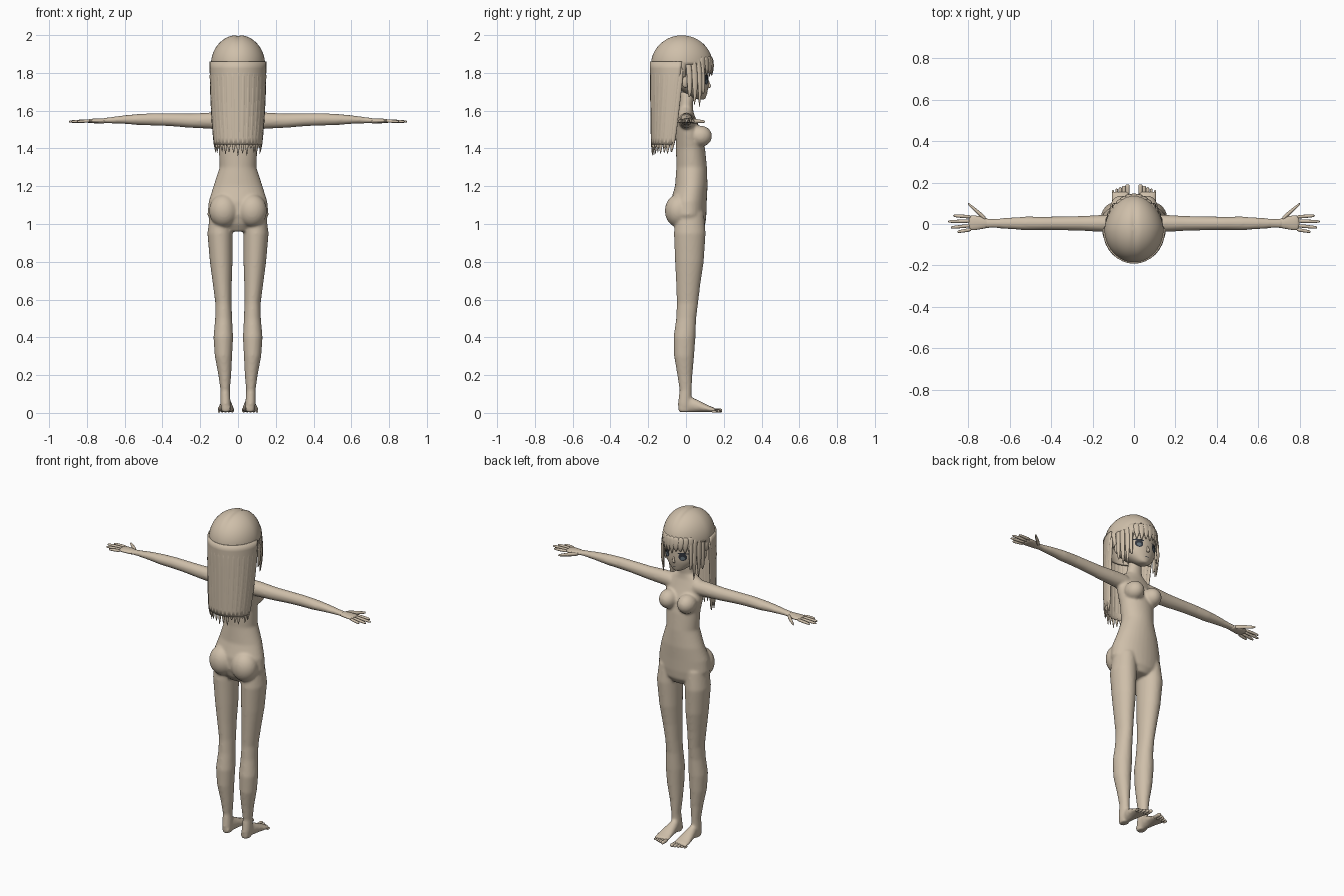
import bpy, bmesh, math, random
from mathutils import Vector, Matrix

random.seed(4)
if "Cube" in bpy.data.objects:
    bpy.data.objects.remove(bpy.data.objects["Cube"])


def material(name, rgb):
    m = bpy.data.materials.new(name)
    m.use_nodes = True
    col = (*rgb, 1)
    m.diffuse_color = col
    m.node_tree.nodes["Principled BSDF"].inputs["Base Color"].default_value = col
    return m


BEIGE = material("warm beige", (0.62, 0.52, 0.40))
DARK = material("eye dark", (0.03, 0.035, 0.045))
IRIS = material("iris grey blue", (0.13, 0.17, 0.20))
X, Y, Z = Vector((1, 0, 0)), Vector((0, 1, 0)), Vector((0, 0, 1))


def finish(name, bm, mat=BEIGE, subsurf=0):
    """Turn a bmesh into a smooth shaded object."""
    bmesh.ops.recalc_face_normals(bm, faces=bm.faces)
    me = bpy.data.meshes.new(name)
    bm.to_mesh(me)
    bm.free()
    me.materials.append(mat)
    for p in me.polygons:
        p.use_smooth = True
    ob = bpy.data.objects.new(name, me)
    bpy.context.collection.objects.link(ob)
    if subsurf:
        ob.modifiers.new("Subdivide", 'SUBSURF').levels = subsurf
        ob.modifiers["Subdivide"].render_levels = subsurf
    return ob


def loft(bm, sections, u=X, v=Y, n=16):
    """Closed tube through (centre, radius along u, radius along v)."""
    rings = []
    for c, ru, rv in sections:
        rings.append([bm.verts.new(Vector(c) + u * ru * math.cos(a) + v * rv * math.sin(a))
                      for a in (math.tau * i / n for i in range(n))])
    for r, s in zip(rings, rings[1:]):
        for i in range(n):
            j = (i + 1) % n
            bm.faces.new((r[i], r[j], s[j], s[i]))
    bm.faces.new(rings[0])
    bm.faces.new(rings[-1])


def blob(bm, centre, radii, rot=Matrix()):
    m = Matrix.Translation(centre) @ rot @ Matrix.Diagonal((*radii, 1))
    return bmesh.ops.create_uvsphere(bm, u_segments=24, v_segments=16, radius=1, matrix=m)["verts"]


# Body: overlapping volumes fused into one skin
bm = bmesh.new()
torso = [(0.96, .02, .07, .06), (1.0, .018, .14, .085), (1.05, .012, .162, .096),
         (1.12, .014, .155, .096), (1.2, .028, .13, .086), (1.3, .030, .097, .081),
         (1.4, .024, .102, .077), (1.48, .014, .118, .070), (1.55, 0, .125, .055),
         (1.59, -.003, .095, .043), (1.62, 0, .05, .036), (1.70, .008, .036, .036)]
loft(bm, [((0, y, z), a, b) for z, y, a, b in torso], n=32)
leg = [(1.06, .088, .02, .06, .075), (.95, .095, .020, .067, .084), (.8, .089, .018, .060, .076),
       (.68, .083, .012, .050, .064), (.58, .077, .008, .043, .056), (.5, .076, .001, .045, .053),
       (.4, .078, -.008, .052, .058), (.3, .077, -.010, .046, .053), (.2, .070, -.006, .034, .040),
       (.12, .068, -.002, .025, .032), (.05, .066, -.008, .027, .035), (.006, .064, -.008, .024, .032)]
arm = [(.08, 1.545, .045, .045), (.15, 1.547, .041, .043), (.25, 1.547, .036, .038),
       (.36, 1.552, .033, .034), (.44, 1.554, .032, .033), (.52, 1.553, .033, .030),
       (.6, 1.553, .028, .023), (.68, 1.549, .022, .016), (.72, 1.547, .026, .013)]
foot = [(-.035, .022, .022, .018), (.02, .045, .026, .043), (.07, .034, .036, .031),
        (.12, .021, .045, .018), (.155, .014, .045, .011)]
for s in (1, -1):
    loft(bm, [((s * x, y, z), a, b) for z, x, y, a, b in leg], n=24)
    loft(bm, [((s * x, .003, z), a, b) for x, z, a, b in arm], Y, Z, 20)
    loft(bm, [((s * (.062 + max(0, y) * .02), y, z), a, b) for y, z, a, b in foot], X, Z, 20)
    blob(bm, (s * .075, -.040, 1.07), (.078, .072, .088))
    blob(bm, (s * .062, .076, 1.465), (.054, .062, .056))
body = finish("body", bm)
rm = body.modifiers.new("Fuse", 'REMESH')
rm.mode, rm.voxel_size, rm.use_smooth_shade = 'VOXEL', 0.007, True
sm = body.modifiers.new("Relax", 'SMOOTH')
sm.factor, sm.iterations = 0.5, 8

# Hands and toes
fingers = [(-.026, -.038, .852), (-.007, -.017, .884), (.014, .012, .897), (.034, .040, .872)]
for s, side in ((1, "left"), (-1, "right")):
    bm = bmesh.new()
    palm = [(.69, .003, .021, .014), (.73, .006, .030, .014), (.77, .006, .039, .012), (.80, .005, .036, .009)]
    loft(bm, [((s * x, y, 1.546), a, b) for x, y, a, b in palm], Y, Z, 12)
    for y0, y1, tip in fingers:
        loft(bm, [((s * (.78 + (tip - .78) * t), y0 + (y1 - y0) * t, 1.546 - .004 * t), r, r)
                  for t, r in ((0, .010), (.5, .009), (.88, .008), (1, .004))], Y, Z, 8)
    loft(bm, [((s * (.71 + .09 * t), .020 + .078 * t, 1.546 - .004 * t), r, r)
              for t, r in ((0, .014), (.35, .014), (.7, .010), (.95, .008), (1, .004))], Y, Z, 8)
    finish(side + "_hand", bm, subsurf=1)
    bm = bmesh.new()
    for i in range(5):
        r = .0125 - .0014 * i
        x, end = .031 + .0175 * i, .192 - .007 * i
        loft(bm, [((s * x, y, r), a * r, a * r) for y, a in
                  ((.135, 1), (end - .02, .85), (end - .008, 1), (end, .6))], X, Z, 8)
    finish(side + "_toes", bm, subsurf=1)

# Head with nose and ears
bm = bmesh.new()
face = [(1.658, .080, .018, .020), (1.672, .066, .045, .041), (1.70, .046, .078, .068), (1.73, .030, .101, .091),
        (1.77, .012, .115, .109), (1.82, -.002, .123, .124), (1.88, -.015, .122, .130), (1.94, -.02, .09, .105)]
loft(bm, [((0, y, z), a, b) for z, y, a, b in face], n=24)
head = finish("head", bm, subsurf=2)
bm = bmesh.new()
loft(bm, [((0, .116, 1.718), .013, .008), ((0, .126, 1.727), .009, .009),
          ((0, .119, 1.745), .006, .008), ((0, .113, 1.765), .004, .006)], n=10)
finish("nose", bm, subsurf=2)
bm = bmesh.new()
for s in (1, -1):
    blob(bm, (s * .117, -.002, 1.755), (.012, .022, .034), Matrix.Rotation(s * .3, 4, 'Z'))
finish("ears", bm)


def face_plate(name, cx, cz, rx, rz, mat, lift):
    """Thin oval wrapped onto the face."""
    bm = bmesh.new()
    bmesh.ops.create_grid(bm, x_segments=12, y_segments=12, size=1)
    for v in bm.verts:
        x, z = v.co.x, v.co.y
        v.co = (cx + rx * x * math.sqrt(1 - z * z / 2), .2, cz + rz * z * math.sqrt(1 - x * x / 2))
    ob = finish(name, bm, mat)
    w = ob.modifiers.new("Wrap", 'SHRINKWRAP')
    w.target, w.wrap_method, w.offset = head, 'PROJECT', lift
    w.use_project_y, w.use_negative_direction, w.use_positive_direction = True, True, False
    w.wrap_mode = 'ABOVE_SURFACE'


for s, side in ((1, "left"), (-1, "right")):
    face_plate(side + "_eye", s * .052, 1.762, .021, .023, DARK, .002)
    face_plate(side + "_iris", s * .052, 1.755, .011, .011, IRIS, .004)
    face_plate(side + "_lash", s * .055, 1.783, .029, .005, DARK, .003)
face_plate("mouth", 0, 1.692, .014, .0016, DARK, .002)

# Hair cap with a shallow centre parting
bm = bmesh.new()
bmesh.ops.create_uvsphere(bm, u_segments=48, v_segments=32, radius=1)
for v in bm.verts:
    x, y, z = v.co
    v.co = (x * .143 * (1 - .13 * max(0, y)), -.022 + y * .163, 1.845 + z * .156 - .006 * math.exp(-(x * 10) ** 2) * max(0, z))
bmesh.ops.delete(bm, geom=[v for v in bm.verts if v.co.z < (1.835 if v.co.y > 0 else 1.76)], context='VERTS')
cap = finish("hair_cap", bm)
so = cap.modifiers.new("Thickness", 'SOLIDIFY')
so.thickness, so.offset = .012, -1


def back_point(a, z):
    """Point on the surface of the long back hair."""
    t = max(0, (1.86 - z) / .5)
    ry = .163 - .065 * t
    return Vector((math.cos(a) * (.144 - .028 * t * t), -.022 - .058 * t + math.sin(a) * ry, z))


# Sheet of long hair behind the strands
bm = bmesh.new()
grid = [[bm.verts.new(back_point(math.pi + math.pi * i / 32, 1.86 - .44 * k / 12) * 1)
         for i in range(33)] for k in range(13)]
for r, q in zip(grid, grid[1:]):
    for i in range(32):
        bm.faces.new((r[i], r[i + 1], q[i + 1], q[i]))
sheet = finish("back_hair_sheet", bm)
so = sheet.modifiers.new("Thickness", 'SOLIDIFY')
so.thickness, so.offset = .012, 0


def lock(bm, path, out, widths, thick):
    """Flat tapering lock of hair."""
    out = Vector((out.x, out.y, 0)).normalized()
    loft(bm, [(p, w, thick * min(1, w / widths[0] + .15)) for p, w in zip(path, widths)], Z.cross(out), out, 8)


# Long back strands with ragged tips
bm = bmesh.new()
count = 17
for i in range(count):
    a = math.pi + math.pi * i / (count - 1)
    tip = 1.335 + random.uniform(0, .05) + .03 * abs(math.cos(a))
    zs = [1.84, 1.72, 1.58, 1.46, 1.41, tip]
    w = .0155 if abs(math.cos(a)) < .8 else .018
    path = [back_point(a + random.uniform(-.02, .02) * (z < 1.5), z) for z in zs]
    lock(bm, path, Vector((math.cos(a), math.sin(a), 0)), [w, w, w, w * .9, w * .65, .001], .008)
finish("back_hair_strands", bm, subsurf=1)

# Fringe over the forehead
bm = bmesh.new()
for i in range(11):
    a = math.radians(32 + 116 * i / 10)
    out = Vector((math.cos(a), math.sin(a), 0))
    tip = 1.785 + random.uniform(-.012, .014)
    path = [Vector((out.x * .126 * k, -.022 + out.y * .163 * k, z))
            for z, k in ((1.89, .95), (1.85, 1.0), (1.82, 1.0), (tip, .965))]
    lock(bm, path, out, [.022, .022, .016, .001], .008)
finish("fringe", bm, subsurf=1)

# Side locks framing the face
bm = bmesh.new()
for s in (1, -1):
    for y, tip, w in ((.020, 1.67, .016), (.048, 1.625, .017), (.074, 1.615, .015), (.092, 1.69, .012)):
        x = .130 - 4.0 * y * y
        path = [Vector((s * (x + d), y + e, z)) for z, d, e in
                ((1.88, -.004, -.012), (1.82, 0, -.003), (1.75, .003, 0), (1.69, 0, 0), (tip, -.006, -.004))]
        lock(bm, path, Vector((s, y * 6, 0)), [w, w, w, w * .75, .001], .008)
finish("side_locks", bm, subsurf=1)
